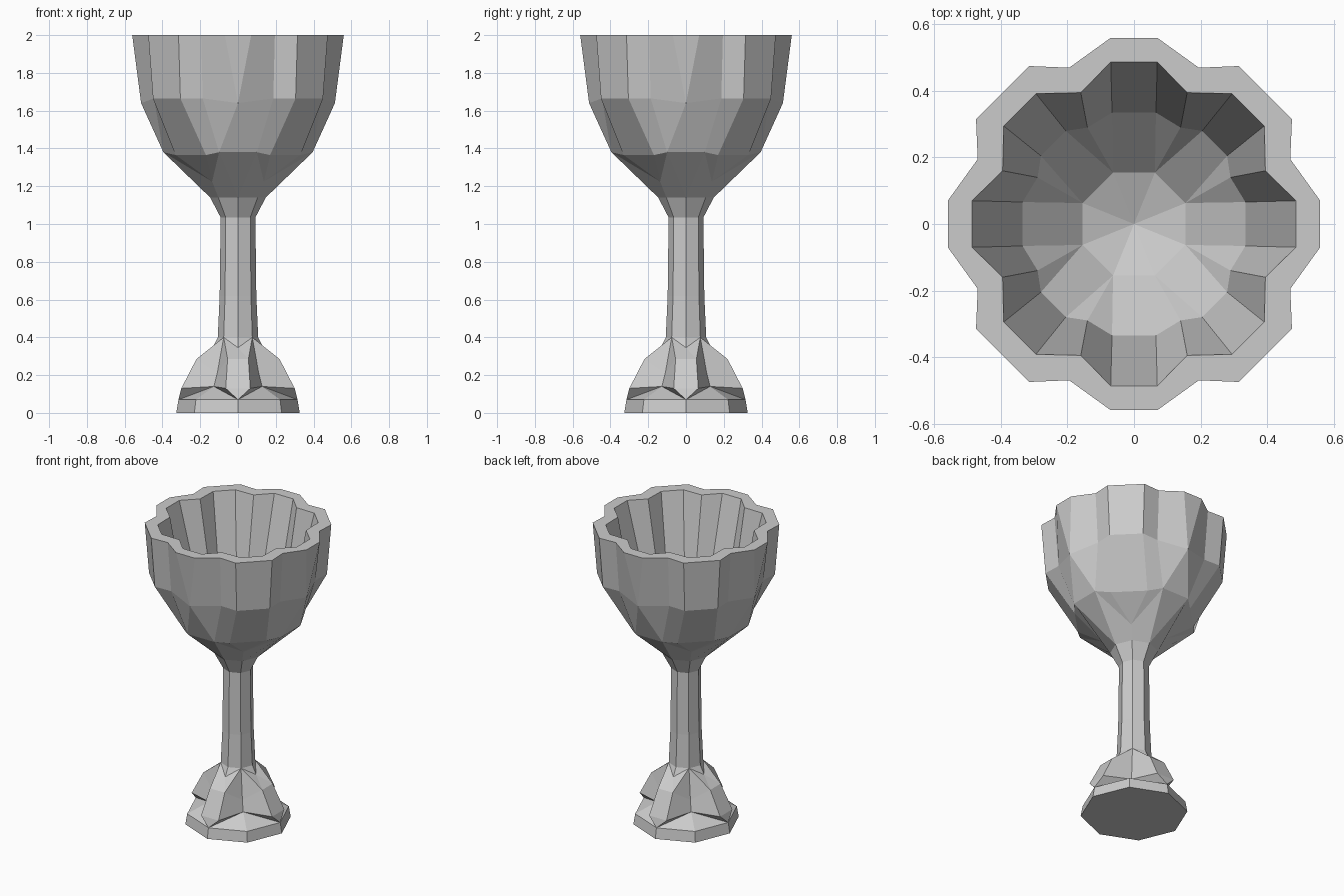
import bpy
import bmesh
from mathutils import Vector, Matrix

if "Cube" in bpy.data.objects:
    bpy.data.objects.remove(bpy.data.objects["Cube"], do_unlink=True)

silver = bpy.data.materials.new("silver_grey")
silver.use_nodes = True
COLOUR = (0.6, 0.6, 0.6, 1.0)
silver.diffuse_color = COLOUR
silver.node_tree.nodes["Principled BSDF"].inputs["Base Color"].default_value = COLOUR


def flip(p):
    """Mirror across the axis plane x = 0."""
    return (-p[0], p[1], p[2])


def swap(p):
    """Mirror across the diagonal plane x = y."""
    return (p[1], p[0], p[2])


def with_mirror(points, mirror):
    """Close a half outline into a face symmetric about a plane."""
    return points + [mirror(p) for p in reversed(points) if mirror(p) != p]


def make_part(name, side=(), axis=(), diagonal=()):
    """Repeat the faces of one eighth around the vertical axis."""
    faces = []
    for f in side:
        faces += [list(f), [flip(p) for p in f]]
    faces += [with_mirror(list(f), flip) for f in axis]
    faces += [with_mirror(list(f), swap) for f in diagonal]
    bm = bmesh.new()
    for quarter in range(4):
        turn = Matrix.Rotation(quarter * 1.5707963, 3, 'Z')
        for f in faces:
            bm.faces.new([bm.verts.new(turn @ Vector(p)) for p in f])
    bmesh.ops.remove_doubles(bm, verts=bm.verts, dist=0.0005)
    bmesh.ops.recalc_face_normals(bm, faces=bm.faces)
    mesh = bpy.data.meshes.new(name)
    bm.to_mesh(mesh)
    bm.free()
    mesh.materials.append(silver)
    obj = bpy.data.objects.new(name, mesh)
    bpy.context.collection.objects.link(obj)
    return obj


def octagon(r, z):
    """One axis corner and one diagonal corner of an octagon."""
    k = r * 0.70711
    return (0, r, z), (k, k, z)


# Bowl outside: axis lobe, notch and diagonal lobe at each level
rim_a, rim_n, rim_d = (0.07, 0.56, 2), (0.195, 0.47, 2), (0.315, 0.475, 2)
mid_a, mid_n, mid_d = (0, 0.513, 1.64), (0.187, 0.445, 1.665), (0.305, 0.45, 1.665)
low_a, low_d = (0.1, 0.395, 1.38), (0.17, 0.33, 1.365)
tip = (0.137, 0.137, 1.225)
neck_a, neck_d = octagon(0.147, 1.14)
top_a, top_d = octagon(0.092, 1.035)

# Bowl inside
in_a, in_n, in_d = (0.07, 0.487, 2), (0.16, 0.395, 2), (0.295, 0.392, 2)
well_a, well_n, well_d = (0.066, 0.335, 1.42), (0.14, 0.29, 1.42), (0.205, 0.28, 1.42)
floor = (0.063, 0.155, 1.23)
centre = (0, 0, 1.17)

make_part(
    "bowl",
    side=[
        (rim_a, rim_n, mid_n, mid_a), (rim_n, rim_d, mid_d, mid_n),
        (mid_a, mid_n, low_a), (mid_n, mid_d, low_d, low_a),
        (low_a, low_d, tip), (low_a, tip, neck_d, neck_a),
        (neck_a, neck_d, top_d, top_a),
        (rim_a, rim_n, in_n, in_a), (rim_n, rim_d, in_d, in_n),
        (in_a, in_n, well_n, well_a), (in_n, in_d, well_d, well_n),
        (well_a, well_n, floor), (well_n, well_d, floor),
    ],
    axis=[
        (mid_a, rim_a), (mid_a, low_a), (neck_a, low_a), (rim_a, in_a),
        (in_a, well_a), (well_a, floor), (centre, floor),
    ],
    diagonal=[
        (rim_d, mid_d), (mid_d, low_d), (tip, low_d), (rim_d, in_d),
        (in_d, well_d), (well_d, floor), (centre, floor),
    ],
)

# Stem: slightly tapered octagonal tube
foot_a, foot_d = octagon(0.107, 0.4)
waist_a, waist_d = octagon(0.097, 0.62)
make_part("stem", side=[
    (top_a, top_d, waist_d, waist_a),
    (waist_a, waist_d, foot_d, foot_a),
])

# Foot: octagonal plinth with four lobes and grooves between them
base_a, base_d = octagon(0.327, 0)
edge_a, edge_d = octagon(0.315, 0.07)
toe, knee, crest = (0.065, 0.3, 0.13), (0.055, 0.22, 0.285), (0, 0.135, 0.345)
groove_low, groove_mid = (0.128, 0.128, 0.14), (0.11, 0.11, 0.21)
make_part(
    "foot",
    side=[
        ((0, 0, 0), base_a, base_d), (base_a, base_d, edge_d, edge_a),
        (edge_a, edge_d, groove_low), (edge_a, groove_low, toe),
        (toe, groove_low, groove_mid, knee), (knee, groove_mid, foot_d),
        (knee, foot_d, crest), (crest, foot_d, foot_a),
    ],
    axis=[(edge_a, toe), (toe, knee), (crest, knee)],
)
